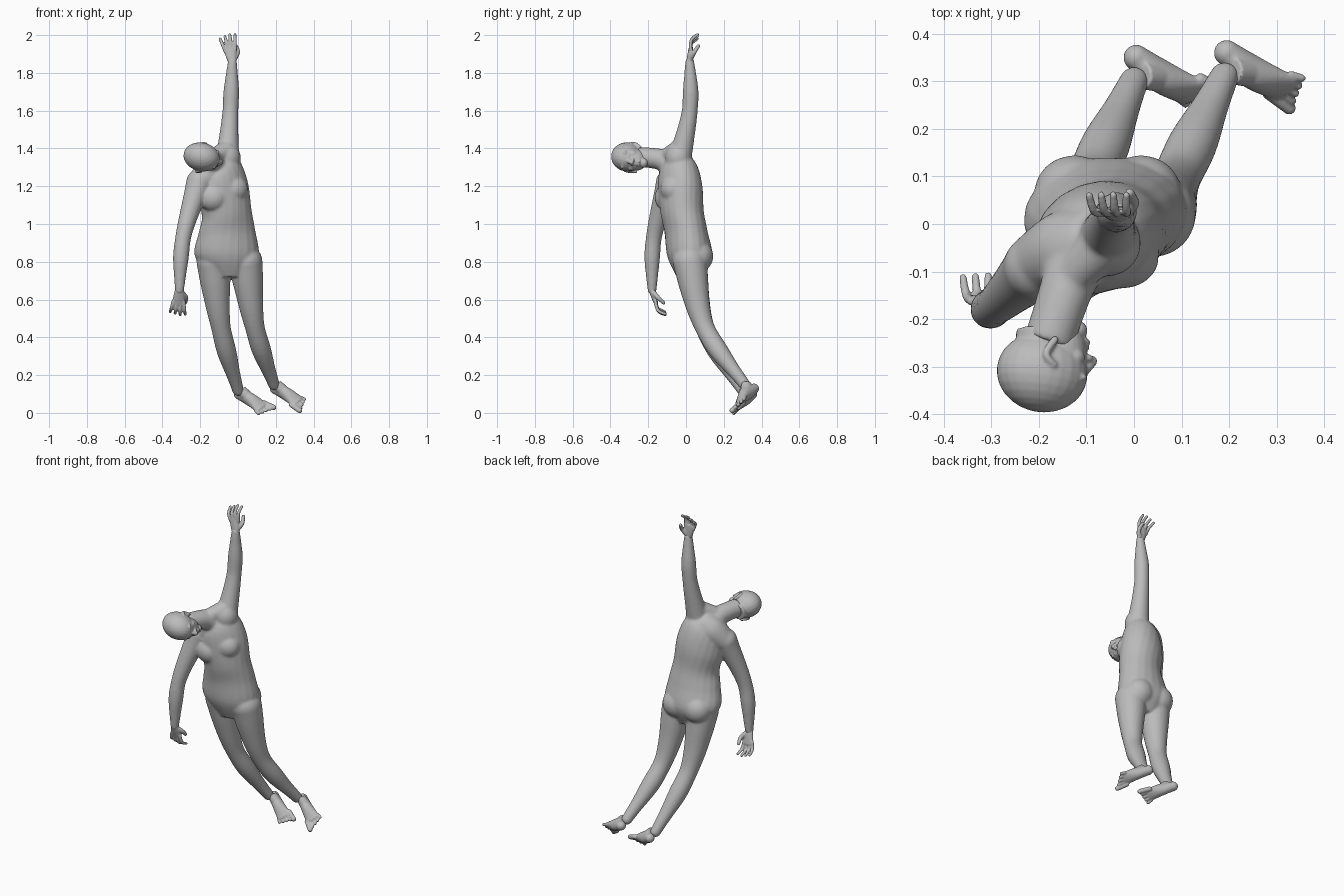
import bpy
import bmesh
from math import sin, cos, tau, radians
from mathutils import Matrix, Vector

default_cube = bpy.data.objects.get("Cube")
if default_cube:
    bpy.data.objects.remove(default_cube)

grey = (0.5, 0.5, 0.5, 1)
skin = bpy.data.materials.new("plain grey")
skin.use_nodes = True
skin.diffuse_color = grey
skin.node_tree.nodes["Principled BSDF"].inputs["Base Color"].default_value = grey

bm = bmesh.new()
WORLD = Matrix()


def curve(rows, position):
    """Smooth value at position, from zero to one, along evenly spaced rows."""
    last = len(rows) - 1
    index = min(int(position * last), last - 1)
    t = position * last - index
    before, start = rows[max(index - 1, 0)], rows[index]
    end, after = rows[index + 1], rows[min(index + 2, last)]
    slope_in, slope_out = (end - before) / 2, (after - start) / 2
    gap = end - start
    bend = 3 * gap - 2 * slope_in - slope_out
    twist = slope_in + slope_out - 2 * gap
    return start + t * (slope_in + t * (bend + t * twist))


def loft(rings, space=WORLD, sides=20):
    """Closed skin over rings, each given as a centre and two half axes."""
    loops = []
    for centre, across, along in rings:
        angles = [tau * k / sides for k in range(sides)]
        loops.append([bm.verts.new(space @ (centre + across * cos(a) + along * sin(a)))
                      for a in angles])
    for lower, upper in zip(loops, loops[1:]):
        for k in range(sides):
            bm.faces.new((lower[k - 1], lower[k], upper[k], upper[k - 1]))
    bm.faces.new(loops[0][::-1])
    bm.faces.new(loops[-1])


def ball(centre, radii, space=WORLD):
    """Ellipsoid from a centre and three radii."""
    shape = Matrix.Translation(centre) @ Matrix.Diagonal((*radii, 1))
    bmesh.ops.create_uvsphere(bm, u_segments=24, v_segments=14, radius=1, matrix=space @ shape)


def limb(joints, widths, depths=None, space=WORLD, rounded=False, steps=24):
    """Tube along the joints, with its half widths and half depths spread evenly."""
    depths = depths or widths
    joints = [Vector(joint) for joint in joints]
    path = [curve(joints, k / steps) for k in range(steps + 1)]
    rings = []
    for k, point in enumerate(path):
        tangent = (path[min(k + 1, steps)] - path[max(k - 1, 0)]).normalized()
        side = (Vector((1, 0, 0)) - tangent * tangent.x).normalized()
        rings.append((point, side * curve(widths, k / steps),
                      tangent.cross(side) * curve(depths, k / steps)))
    loft(rings, space)
    if rounded:
        for end in (0, -1):
            ball(joints[end], (widths[end], depths[end], depths[end]), space)


def frame(origin, forward, up, flip=1):
    """Local space with y forward and z up; flip mirrors x."""
    forward, up = Vector(forward).normalized(), Vector(up)
    up = (up - forward * up.dot(forward)).normalized()
    axes = Matrix((forward.cross(up) * flip, forward, up)).transposed()
    return Matrix.Translation(origin) @ axes.to_4x4()


def finish(name, softness):
    """Fuse everything built so far into one smooth skin."""
    bmesh.ops.recalc_face_normals(bm, faces=bm.faces)
    mesh = bpy.data.meshes.new(name)
    bm.to_mesh(mesh)
    bm.clear()
    mesh.materials.append(skin)
    part = bpy.data.objects.new(name, mesh)
    bpy.context.collection.objects.link(part)
    fuse = part.modifiers.new("fuse", 'REMESH')
    fuse.mode = 'VOXEL'
    fuse.voxel_size = .006 if softness > 5 else .004
    fuse.use_smooth_shade = True
    soften = part.modifiers.new("soften", 'SMOOTH')
    soften.factor = .5
    soften.iterations = softness


def build_torso():
    """Oval sections that yaw and lean more and more towards the shoulders."""
    sections = [Vector(row) for row in (
        (-.045, .02, .72, .09, .07), (-.06, .02, .83, .17, .12), (-.06, 0, .96, .153, .113),
        (-.06, -.02, 1.06, .135, .113), (-.08, -.03, 1.18, .143, .115),
        (-.1, -.045, 1.28, .125, .1), (-.12, -.06, 1.34, .07, .06))]
    rings = []
    steps = 28
    for k in range(steps + 1):
        x, y, z, width, depth = curve(sections, k / steps)
        rise = max(z - .75, 0) / .6
        yaw, roll = radians(30 * rise), radians(40 * rise ** 2)
        across = Vector((cos(yaw) * cos(roll), sin(yaw) * cos(roll), sin(roll)))
        along = Vector((-sin(yaw), cos(yaw), 0))
        rings.append((Vector((x, y, z)), across * width, along * depth))
    loft(rings)


def build_foot(name, ankle, flip):
    """Foot turned out to the model's left, big toe on the inner side."""
    heel = Vector(ankle) + Vector((0, .075, -.04))
    space = frame(heel, (.16, -.11, -.08), (-.25, -.54, .8), flip)
    limb([(0, .01, .03), (0, .08, .035), (0, .165, .018)],
         (.027, .033, .042), (.027, .038, .015), space, rounded=True)
    # instep up to the shin
    limb([(0, .03, .07), (0, .07, .045), (0, .13, .022)], (.027, .03, .03), (.03, .03, .015), space)
    for toe in range(5):
        spread = .018 * (2 - toe)
        thickness = .009 if toe else .014
        limb([(spread, .155, .015), (spread * 1.15, .215 - .009 * toe, .01)],
             (thickness, thickness), space=space, rounded=True)
    finish(name, 3)


def build_hand(name, wrist, forward, flip):
    """Palm, four curled fingers and a thumb, with the palm facing back."""
    space = frame(wrist, forward, (0, 1, 0), flip)
    limb([(0, -.02, 0), (0, .03, 0), (0, .075, 0)],
         (.02, .029, .033), (.019, .016, .011), space, rounded=True)
    for finger in range(4):
        spread = .018 * (1.5 - finger)
        reach = .145 - .006 * abs(finger - 1)
        limb([(spread, .06, 0), (spread * 1.3, reach - .03, 0),
              (spread * 1.5, reach, .03)], (.0095, .009, .008), space=space, rounded=True)
    limb([(.015, .015, .004), (.038, .045, .02), (.036, .08, .04)],
         (.014, .012, .0095), space=space, rounded=True)
    finish(name, 3)


def build_head():
    """Bare head lying on its side, face towards the model's left."""
    space = frame((-.193, -.312, 1.355), (.97, -.15, -.2), (-.15, -.95, .2))
    # skull, jaw, chin and lips
    ball((0, 0, 0), (.076, .097, .084), space)
    ball((0, .032, -.045), (.058, .058, .068), space)
    ball((0, .062, -.1), (.026, .024, .022), space)
    for height in (-.066, -.078):
        ball((0, .083, height), (.02, .012, .007), space)
    # nose
    limb([(0, .084, -.005), (0, .103, -.04)], (.009, .012), space=space, rounded=True)
    for side in (-1, 1):
        # nostril, eye, brow, cheek and ear
        ball((side * .012, .093, -.043), (.01, .01, .008), space)
        ball((side * .03, .073, -.015), (.015, .012, .01), space)
        ball((side * .028, .079, .006), (.024, .012, .009), space)
        ball((side * .034, .058, -.036), (.022, .022, .02), space)
        limb([(side * .068, .005, -.06), (side * .078, -.012, -.025), (side * .075, .008, -.005)],
             (.008, .008, .007), space=space, rounded=True)
    # neck stub inside the jaw
    limb([(0, -.01, -.04), (0, -.015, -.09)], (.052, .05), space=space)
    finish("head", 4)


build_torso()

# chest, buttocks and raised shoulder
for centre in ((-.13, -.1, 1.14), (-.025, -.07, 1.185)):
    ball(centre, (.078, .066, .075))
for x in (-.125, .015):
    ball((x, .065, .83), (.085, .08, .085))
ball((-.055, -.04, 1.35), (.07, .07, .08))

# shoulder girdle, from the raised shoulder to the lowered one
limb([(-.08, -.035, 1.33), (-.14, -.055, 1.28), (-.21, -.085, 1.215)], (.07, .085, .065))

# neck and the slope down to the raised shoulder
limb([(-.11, -.05, 1.29), (-.14, -.13, 1.34), (-.18, -.25, 1.355)], (.075, .057, .053))
limb([(-.14, -.12, 1.35), (-.06, -.04, 1.39)], (.04, .055))

# arms: shoulder, elbow, wrist
arm_widths = (.07, .06, .049, .042, .042, .032, .024)
arms = (("left_hand", (-.06, -.045, 1.3), (-.04, .02, 1.6), (-.03, .02, 1.86), (-.025, .01, .13), -1),
        ("right_hand", (-.205, -.09, 1.22), (-.29, -.17, .93), (-.31, -.18, .65), (-.01, .04, -.13), 1))
for name, shoulder, elbow, wrist, reach, flip in arms:
    limb([shoulder, elbow, wrist], arm_widths, rounded=True)

# legs: hip, knee, ankle
leg_widths = (.09, .082, .066, .052, .052, .038, .031)
legs = (("left_foot", (.04, .02, .8), (.09, .1, .45), (.19, .31, .15), 1),
        ("right_foot", (-.13, .02, .8), (-.09, .1, .45), (0, .3, .12), -1))
for name, hip, knee, ankle, flip in legs:
    limb([hip, knee, ankle], leg_widths, rounded=True)
finish("body", 16)

for name, shoulder, elbow, wrist, reach, flip in arms:
    build_hand(name, wrist, reach, flip)
for name, hip, knee, ankle, flip in legs:
    build_foot(name, ankle, flip)
build_head()
